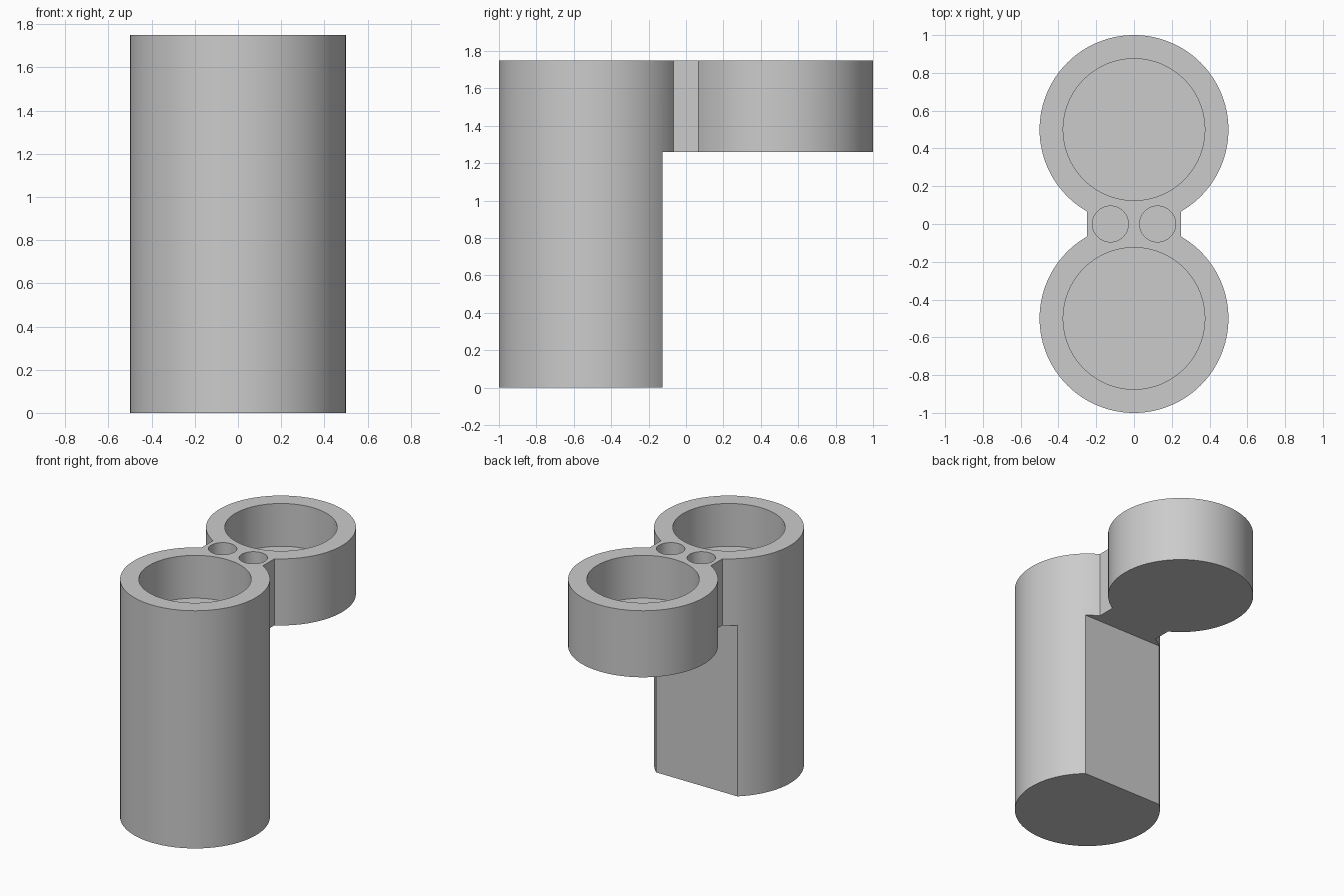
import bpy, bmesh, math

if "Cube" in bpy.data.objects:
    bpy.data.objects.remove(bpy.data.objects["Cube"])

HEIGHT, SHELF = 1.75, 1.26      # overall top, underside of the rear cup
R, CUP_R, PIN_R = 0.5, 0.375, 0.095
CUP_DEPTH = 0.315
ARC_STEPS = 100

grey = bpy.data.materials.new("plain grey")
grey.diffuse_color = (0.6, 0.6, 0.6, 1)
grey.use_nodes = True
grey.node_tree.nodes["Principled BSDF"].inputs["Base Color"].default_value = grey.diffuse_color


def prism(name, outline, z0, z1):
    """Extrude a closed counter-clockwise outline from z0 to z1."""
    bm = bmesh.new()
    low = [bm.verts.new((x, y, z0)) for x, y in outline]
    high = [bm.verts.new((x, y, z1)) for x, y in outline]
    bm.faces.new(low[::-1])
    bm.faces.new(high)
    n = len(outline)
    for i in range(n):
        j = (i + 1) % n
        bm.faces.new((low[i], low[j], high[j], high[i]))
    mesh = bpy.data.meshes.new(name)
    bm.to_mesh(mesh)
    bm.free()
    mesh.materials.append(grey)
    obj = bpy.data.objects.new(name, mesh)
    bpy.context.collection.objects.link(obj)
    return obj


def arc(cx, cy, r, start, sweep, steps):
    return [(cx + r * math.cos(math.radians(start + sweep * i / steps)),
             cy + r * math.sin(math.radians(start + sweep * i / steps)))
            for i in range(steps + 1)]


# Holder body: two round lobes joined by a straight-sided neck
outline = (arc(0, 0.5, R, -60, 300, ARC_STEPS)
           + arc(0, -0.5, R, 120, 300, ARC_STEPS))
holder = prism("holder_body", outline, 0, HEIGHT)

# Cutters: space under the rear cup, two cup wells, two small wells
cutters = [prism("underside_cutter",
                 [(-1, -0.125), (1, -0.125), (1, 1.5), (-1, 1.5)], -0.5, SHELF)]
wells = [("front_cup_cutter", 0, -0.5, CUP_R), ("rear_cup_cutter", 0, 0.5, CUP_R),
         ("left_pin_cutter", -0.125, 0, PIN_R), ("right_pin_cutter", 0.125, 0, PIN_R)]
for name, x, y, r in wells:
    circle = arc(x, y, r, 0, 360, 96)[:-1]
    cutters.append(prism(name, circle, HEIGHT - CUP_DEPTH, HEIGHT + 0.2))

bpy.context.view_layer.objects.active = holder
holder.select_set(True)
for cutter in cutters:
    mod = holder.modifiers.new(cutter.name, 'BOOLEAN')
    mod.operation = 'DIFFERENCE'
    mod.solver = 'EXACT'
    mod.object = cutter
    bpy.ops.object.modifier_apply(modifier=mod.name)
    bpy.data.objects.remove(cutter, do_unlink=True)

# Smooth round walls, crisp rims
bpy.ops.object.shade_smooth_by_angle(angle=math.radians(30))
